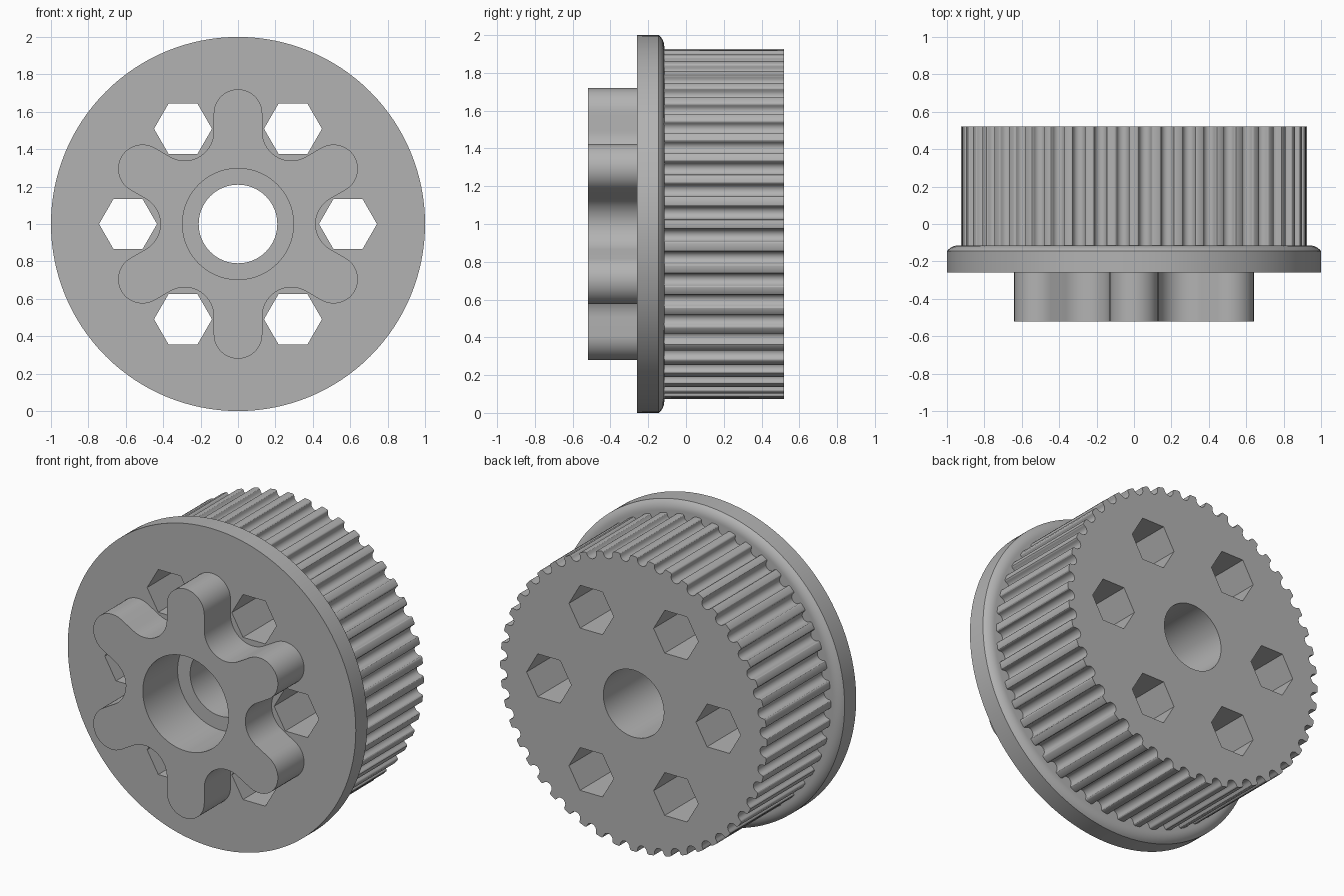
import bpy
import bmesh
from math import pi, sin, cos, radians

if "Cube" in bpy.data.objects:
    bpy.data.objects.remove(bpy.data.objects["Cube"])

GREY = bpy.data.materials.new("plain grey")
GREY.use_nodes = True
GREY.diffuse_color = (0.45, 0.45, 0.45, 1)
GREY.node_tree.nodes["Principled BSDF"].inputs["Base Color"].default_value = (0.45, 0.45, 0.45, 1)

TEETH = 48
TOOTH_R = 0.925
FRONT, FLANGE_FRONT, FLANGE_BACK, BACK = -0.52, -0.26, -0.115, 0.52


def arc(cx, cy, r, start, end, steps):
    angles = [radians(start + (end - start) * i / steps) for i in range(steps + 1)]
    return [(cx + r * cos(a), cy + r * sin(a)) for a in angles]


def repeat(points, count):
    """Repeat a sector drawn around the +v axis, anticlockwise."""
    result = []
    for i in range(count):
        c, s = cos(2 * pi * i / count), sin(2 * pi * i / count)
        result += [(c * u - s * v, s * u + c * v) for u, v in points]
    return result


def loft(name, sections):
    """Join equal-sized outlines, given as (y, points), and cap both ends."""
    bm = bmesh.new()
    rings = [[bm.verts.new((u, y, v + 1)) for u, v in pts] for y, pts in sections]
    for a, b in zip(rings, rings[1:]):
        for i in range(len(a)):
            j = (i + 1) % len(a)
            bm.faces.new((a[i], a[j], b[j], b[i]))
    bm.faces.new(rings[0])
    bm.faces.new(rings[-1])
    bmesh.ops.recalc_face_normals(bm, faces=bm.faces)
    mesh = bpy.data.meshes.new(name)
    bm.to_mesh(mesh)
    bm.free()
    mesh.materials.append(GREY)
    obj = bpy.data.objects.new(name, mesh)
    bpy.context.collection.objects.link(obj)
    return obj


def circle(r, steps=128):
    return arc(0, 0, r, 0, 360, steps)[:-1]


# toothed barrel: rounded grooves with rounded lips
lip, groove = 0.012, 0.033
root = TOOTH_R - lip
tooth = (arc(groove + lip, root, lip, 90, 180, 3)
         + arc(0, root, groove, 0, -180, 10)[1:-1]
         + arc(-groove - lip, root, lip, 0, 90, 3))
half = pi / TEETH
tooth = [(cos(half) * u - sin(half) * v, sin(half) * u + cos(half) * v) for u, v in tooth]
outline = repeat(tooth, TEETH)
barrel = loft("toothed_barrel", [(FLANGE_BACK, outline), (BACK, outline)])

# flange: disc with a rounded back rim
rim = arc(0.94, FLANGE_BACK - 0.075, 0.075, 37, 90, 6)
flange = loft("flange", [(FLANGE_FRONT, circle(1))] + [(y, circle(r)) for r, y in rim])

# six-lobed hub: round lobes blended by hollow valleys
valley_u, valley_v = 0.57 * sin(pi / 6), 0.57 * cos(pi / 6)
lobe = (arc(0, 0.59, 0.13, 0, 180, 20)
        + arc(-valley_u, valley_v, 0.155, 0, -120, 20))
star = repeat(lobe, 6)
hub = loft("lobed_hub", [(FRONT, star), (FLANGE_FRONT, star)])

# cutters: bore, counterbore and six hexagonal holes
cutters = {
    "bore": loft("bore_cutter", [(-1, circle(0.21, 96)), (1, circle(0.21, 96))]),
    "counterbore": loft("counterbore_cutter", [(-1, circle(0.297, 96)), (-0.175, circle(0.297, 96))]),
}
for i in range(6):
    a = i * pi / 3
    hexagon = [(u + 0.588 * cos(a), v + 0.588 * sin(a)) for u, v in circle(0.155, 6)]
    cutters["hex%d" % i] = loft("hex_cutter", [(-1, hexagon), (1, hexagon)])

hexes = [k for k in cutters if k.startswith("hex")]
for part, names in ((hub, ["counterbore"]),
                    (flange, ["counterbore", "bore"] + hexes),
                    (barrel, ["bore"] + hexes)):
    bpy.ops.object.select_all(action="DESELECT")
    bpy.context.view_layer.objects.active = part
    part.select_set(True)
    for n in names:
        mod = part.modifiers.new(n, "BOOLEAN")
        mod.operation = "DIFFERENCE"
        mod.solver = "EXACT"
        mod.object = cutters[n]
        bpy.ops.object.modifier_apply(modifier=n)
    bpy.ops.object.shade_smooth_by_angle(angle=radians(30))

for cutter in cutters.values():
    bpy.data.objects.remove(cutter)
